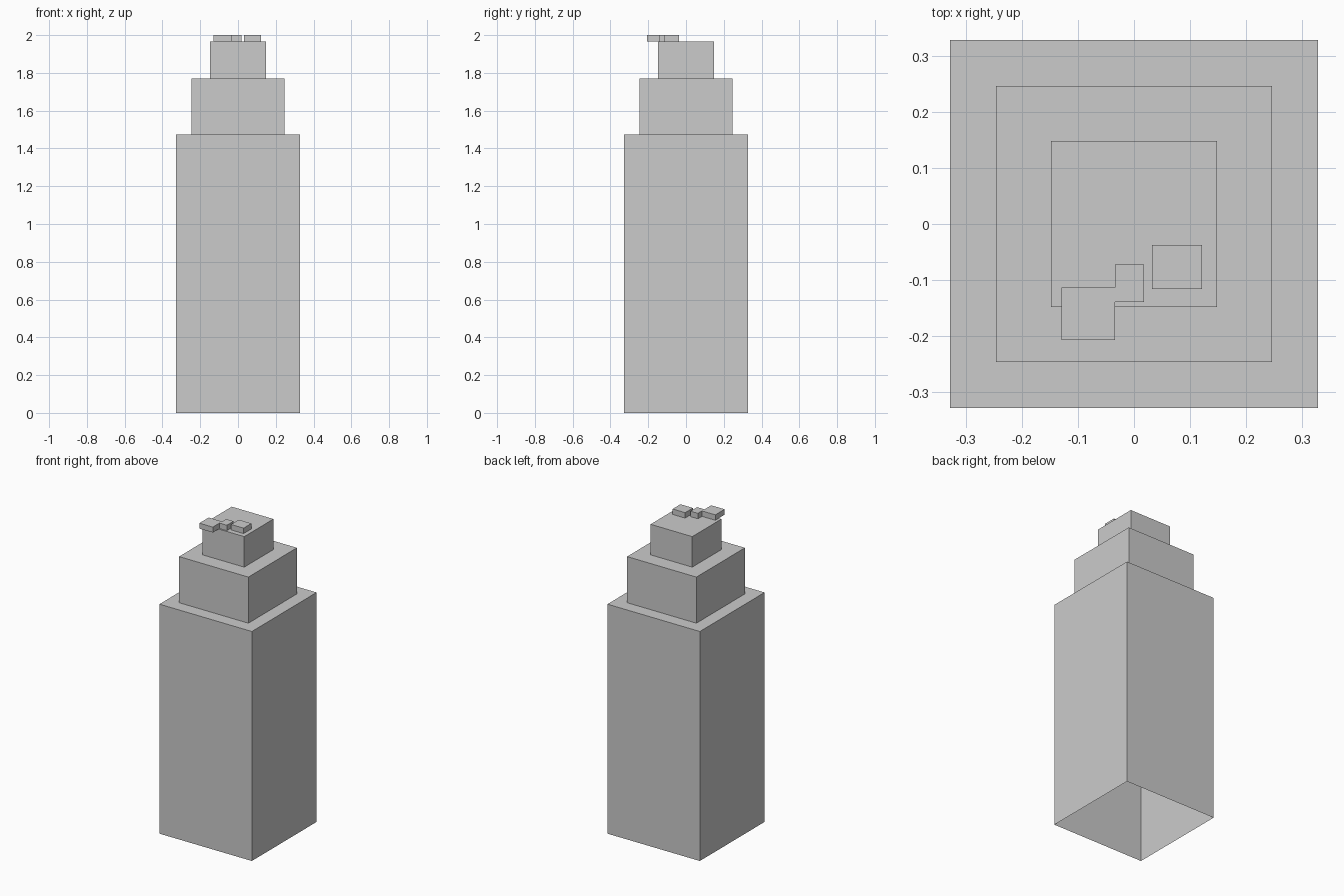
import bpy
import bmesh

if "Cube" in bpy.data.objects:
    bpy.data.objects.remove(bpy.data.objects["Cube"])

# One plain grey for the whole tower
grey = bpy.data.materials.new("light_grey")
grey.diffuse_color = (0.6, 0.6, 0.6, 1.0)
grey.use_nodes = True
grey.node_tree.nodes["Principled BSDF"].inputs["Base Color"].default_value = grey.diffuse_color


def open_box(name, x0, x1, y0, y1, z0, z1):
    """Box shell with walls and a roof, open underneath."""
    bm = bmesh.new()
    bmesh.ops.create_cube(bm, size=1.0)
    for v in bm.verts:
        v.co.x = x1 if v.co.x > 0 else x0
        v.co.y = y1 if v.co.y > 0 else y0
        v.co.z = z1 if v.co.z > 0 else z0
    bm.normal_update()
    floor = [f for f in bm.faces if f.normal.z < -0.5]
    bmesh.ops.delete(bm, geom=floor, context='FACES_ONLY')
    mesh = bpy.data.meshes.new(name)
    bm.to_mesh(mesh)
    bm.free()
    mesh.materials.append(grey)
    obj = bpy.data.objects.new(name, mesh)
    bpy.context.collection.objects.link(obj)
    return obj


# Stepped square tiers: name, half width, bottom, top
ROOF = 1.965
for name, h, z0, z1 in (
    ("tower_base", 0.328, 0.0, 1.473),
    ("middle_tier", 0.246, 1.473, 1.769),
    ("upper_tier", 0.148, 1.769, ROOF),
):
    open_box(name, -h, h, -h, h, z0, z1)

# Low rooftop units; the left one overhangs the front edge
for name, x0, x1, y0, y1 in (
    ("roof_unit_left", -0.129, -0.034, -0.207, -0.113),
    ("roof_unit_middle", -0.034, 0.018, -0.139, -0.072),
    ("roof_unit_right", 0.032, 0.121, -0.116, -0.037),
):
    open_box(name, x0, x1, y0, y1, ROOF, 2.0)
